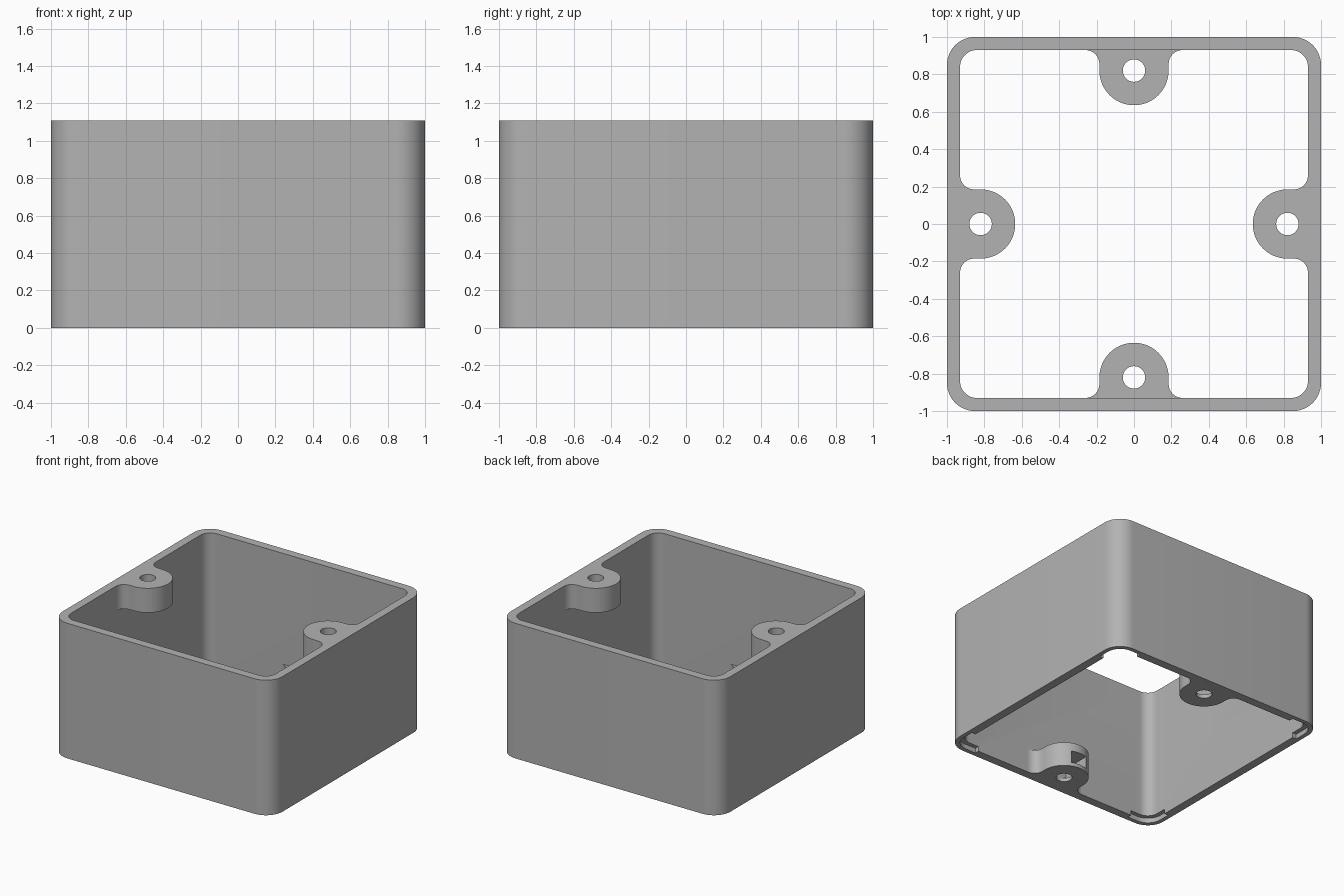
import bpy
import bmesh
from math import cos, sin, pi
from mathutils import Matrix

if "Cube" in bpy.data.objects:
    bpy.data.objects.remove(bpy.data.objects["Cube"])

HEIGHT = 1.11
INNER = 0.93      # half width of the cavity
LUG_H = 0.2

grey = bpy.data.materials.new("plain_grey")
grey.use_nodes = True
colour = (0.45, 0.45, 0.45, 1)
grey.diffuse_color = colour
grey.node_tree.nodes["Principled BSDF"].inputs["Base Color"].default_value = colour


def arc(cx, cy, r, start, end, steps=12):
    """Points on an arc, angles in quarter turns."""
    turns = [(start + (end - start) * i / steps) * pi / 2 for i in range(steps + 1)]
    return [(cx + r * cos(t), cy + r * sin(t)) for t in turns]


def rounded_square(half, r):
    c = half - r
    points = []
    for q, (sx, sy) in enumerate([(1, 1), (-1, 1), (-1, -1), (1, -1)]):
        points += arc(c * sx, c * sy, r, q, q + 1)
    return points


def prism(name, points, z0, z1):
    """Extrude a closed profile upward from z0 to z1."""
    bm = bmesh.new()
    base = bm.faces.new([bm.verts.new((x, y, z0)) for x, y in points])
    top = bmesh.ops.extrude_face_region(bm, geom=[base])["geom"]
    verts = [v for v in top if isinstance(v, bmesh.types.BMVert)]
    bmesh.ops.translate(bm, verts=verts, vec=(0, 0, z1 - z0))
    bmesh.ops.recalc_face_normals(bm, faces=bm.faces[:])
    mesh = bpy.data.meshes.new(name)
    bm.to_mesh(mesh)
    bm.free()
    mesh.materials.append(grey)
    obj = bpy.data.objects.new(name, mesh)
    bpy.context.collection.objects.link(obj)
    return obj


def cut(obj, cutter):
    """Subtract the cutter, keep the result and discard the cutter."""
    mod = obj.modifiers.new("cut", "BOOLEAN")
    mod.operation = "DIFFERENCE"
    mod.solver = "EXACT"
    mod.object = cutter
    bpy.context.view_layer.update()
    graph = bpy.context.evaluated_depsgraph_get()
    mesh = bpy.data.meshes.new_from_object(obj.evaluated_get(graph))
    obj.modifiers.clear()
    obj.data = mesh
    bpy.data.objects.remove(cutter)


def smooth(obj):
    bpy.ops.object.select_all(action="DESELECT")
    obj.select_set(True)
    bpy.context.view_layer.objects.active = obj
    bpy.ops.object.shade_smooth_by_angle(angle=pi / 6)


# Square wall, open at top and bottom
wall = prism("box_wall", rounded_square(1, 0.15), 0, HEIGHT)
cut(wall, prism("cavity", rounded_square(INNER, 0.09), -0.1, HEIGHT + 0.1))

# Shallow recess under each corner of the bottom rim
corner = [(0.75, 0.75), (0.965, 0.75)] + arc(0.845, 0.845, 0.12, 0, 1) + [(0.75, 0.965)]
for q in range(4):
    recess = prism("recess", corner, -0.1, 0.04)
    recess.data.transform(Matrix.Rotation(q * pi / 2, 4, "Z"))
    cut(wall, recess)
smooth(wall)

# Screw lugs: local profile lies on the front wall and points inward
LUG_Y = -0.82
lug_profile = (arc(0.26, -INNER + 0.075, 0.075, 3, 2, 8)
               + arc(0, LUG_Y, 0.185, 0, 2, 32)
               + arc(-0.26, -INNER + 0.075, 0.075, 0, -1, 8))
slot_profile = [(-0.07, -0.88), (0.07, -0.88), (0.07, -0.5), (-0.07, -0.5)]


def lug(name, quarter, z0, nut_slot):
    obj = prism(name, lug_profile, z0, z0 + LUG_H)
    cut(obj, prism("hole", arc(0, LUG_Y, 0.06, 0, 4, 32)[:-1], z0 - 0.1, z0 + LUG_H + 0.1))
    if nut_slot:
        cut(obj, prism("slot", slot_profile, 0.03, 0.13))
    obj.data.transform(Matrix.Rotation(quarter * pi / 2, 4, "Z"))
    smooth(obj)


# Lower pair front and back, upper pair left and right
lug("front_lower_lug", 0, 0, True)
lug("back_lower_lug", 2, 0, True)
lug("left_upper_lug", 1, HEIGHT - LUG_H, False)
lug("right_upper_lug", 3, HEIGHT - LUG_H, False)
